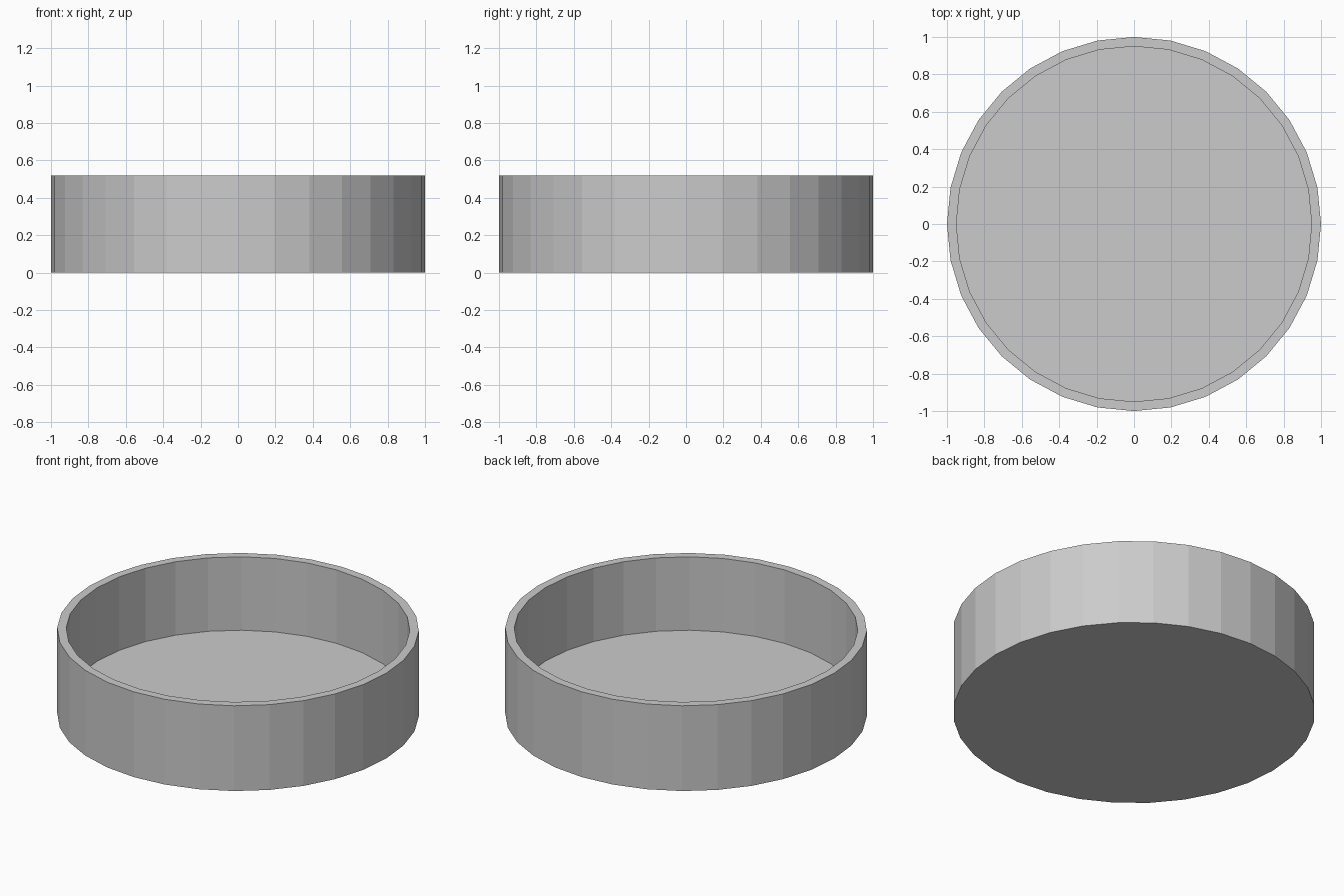
import bpy, bmesh, math

if "Cube" in bpy.data.objects:
    bpy.data.objects.remove(bpy.data.objects["Cube"])

SIDES = 32
bm = bmesh.new()

def ring(radius, z):
    return [bm.verts.new((radius * math.cos(2 * math.pi * i / SIDES),
                          radius * math.sin(2 * math.pi * i / SIDES), z))
            for i in range(SIDES)]

# Profile: outer base, outer rim, inner rim, inner floor
rings = [ring(r, z) for r, z in [(1, 0), (1, 0.52), (0.95, 0.52), (0.95, 0.072)]]

# Walls and rim
for a, b in zip(rings, rings[1:]):
    for i in range(SIDES):
        j = (i + 1) % SIDES
        bm.faces.new((a[i], a[j], b[j], b[i]))

# Underside and inner floor
bm.faces.new(rings[0][::-1])
bm.faces.new(rings[-1])
bmesh.ops.recalc_face_normals(bm, faces=bm.faces[:])

mesh = bpy.data.meshes.new("round_tray")
bm.to_mesh(mesh)
bm.free()
bpy.context.collection.objects.link(bpy.data.objects.new("round_tray", mesh))
